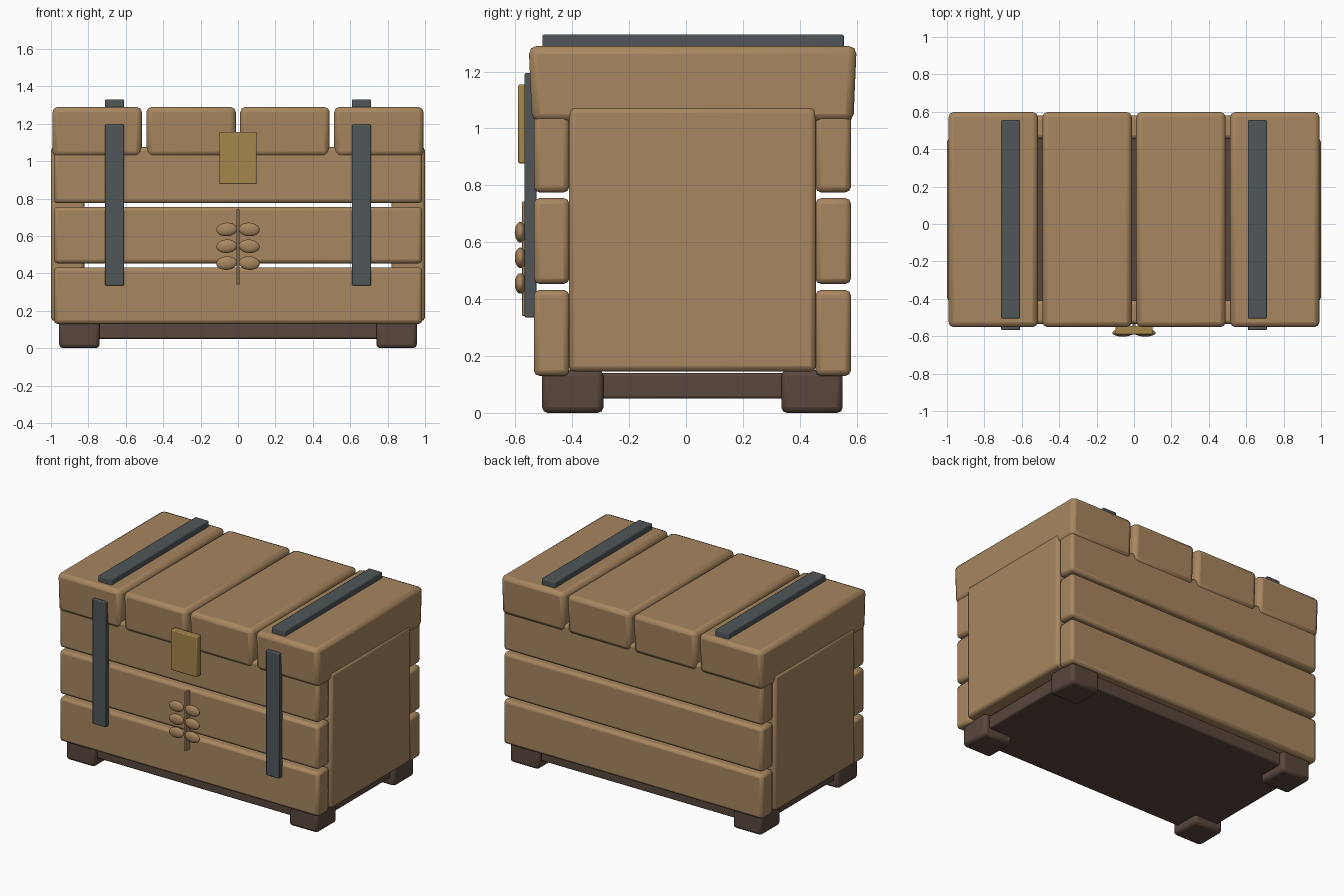
import bpy
import bmesh
from math import radians
from mathutils import Vector

cube = bpy.data.objects.get("Cube")
if cube:
    bpy.data.objects.remove(cube, do_unlink=True)


def material(name, rgb):
    m = bpy.data.materials.new(name)
    m.use_nodes = True
    colour = (*rgb, 1)
    m.diffuse_color = colour
    m.node_tree.nodes["Principled BSDF"].inputs["Base Color"].default_value = colour
    return m


wood = material("wood", (0.39, 0.24, 0.115))
dark_wood = material("dark wood", (0.098, 0.062, 0.046))
iron = material("iron", (0.08, 0.093, 0.102))
brass = material("brass", (0.375, 0.24, 0.07))


def finish(ob, mat):
    ob.data.materials.append(mat)
    bpy.ops.object.select_all(action="DESELECT")
    ob.select_set(True)
    bpy.context.view_layer.objects.active = ob
    bpy.ops.object.shade_smooth_by_angle(angle=radians(30))


def box(name, x, y, z, mat, bevel=0.02, taper=1.0):
    """Bevelled box between (min, max) pairs; taper narrows the bottom in y."""
    lo, hi = Vector((x[0], y[0], z[0])), Vector((x[1], y[1], z[1]))
    size = hi - lo
    bm = bmesh.new()
    bmesh.ops.create_cube(bm, size=1)
    for v in bm.verts:
        if v.co.z < 0:
            v.co.y *= taper
        v.co = Vector(a * b for a, b in zip(v.co, size))
    mesh = bpy.data.meshes.new(name)
    bm.to_mesh(mesh)
    bm.free()
    ob = bpy.data.objects.new(name, mesh)
    ob.location = (lo + hi) / 2
    bpy.context.collection.objects.link(ob)
    mod = ob.modifiers.new("Bevel", "BEVEL")
    mod.width = bevel
    mod.segments = 2
    finish(ob, mat)
    return ob


def span(centre, half):
    return (centre - half, centre + half)


# Base slab and feet
box("base", (-0.92, 0.92), (-0.47, 0.515), (0.05, 0.14), dark_wood, 0.01)
for sx, side in ((-1, "right"), (1, "left")):
    for cy, end in ((-0.398, "front"), (0.443, "back")):
        box(f"{end}_{side}_foot", span(sx * 0.848, 0.108), span(cy, 0.108),
            (0, 0.15), dark_wood)

# Horizontal planks on the front and back
for i, z in enumerate(((0.13, 0.432), (0.453, 0.755), (0.775, 1.075))):
    for end, y in (("front", (-0.535, -0.41)), ("back", (0.455, 0.58))):
        box(f"{end}_plank_{i + 1}", (-0.985, 0.985), y, z, wood)

# Solid side panels
for sx, side in ((-1, "right"), (1, "left")):
    box(f"{side}_panel", span(sx * 0.91, 0.09), (-0.412, 0.457), (0.145, 1.075), wood)

# Lid planks
for i in range(4):
    box(f"lid_plank_{i + 1}", span(-0.753 + i * 0.502, 0.239), (-0.553, 0.6),
        (1.023, 1.29), wood, 0.028, taper=0.98)

# Iron straps on the lid and front
for sx, side in ((-1, "right"), (1, "left")):
    x = span(sx * 0.66, 0.051)
    box(f"{side}_lid_strap", x, (-0.505, 0.555), (1.27, 1.33), iron, 0.006)
    box(f"{side}_front_strap", x, (-0.568, -0.525), (0.335, 1.195), iron, 0.006)

# Brass latch
box("latch", (-0.1, 0.1), (-0.59, -0.545), (0.877, 1.155), brass, 0.006)

# Leaf sprig ornament
box("sprig_stem", (-0.008, 0.008), (-0.576, -0.525), (0.34, 0.743), wood, 0.003)
for sx, side in ((-1, "right"), (1, "left")):
    for i in range(3):
        bpy.ops.mesh.primitive_uv_sphere_add(
            segments=24, ring_count=12, radius=1,
            location=(sx * 0.06, -0.582, 0.455 + i * 0.09),
            rotation=(0, radians(sx * 4), 0))
        leaf = bpy.context.object
        leaf.name = f"{side}_leaf_{i + 1}"
        leaf.scale = (0.056, 0.02, 0.036)
        finish(leaf, wood)
